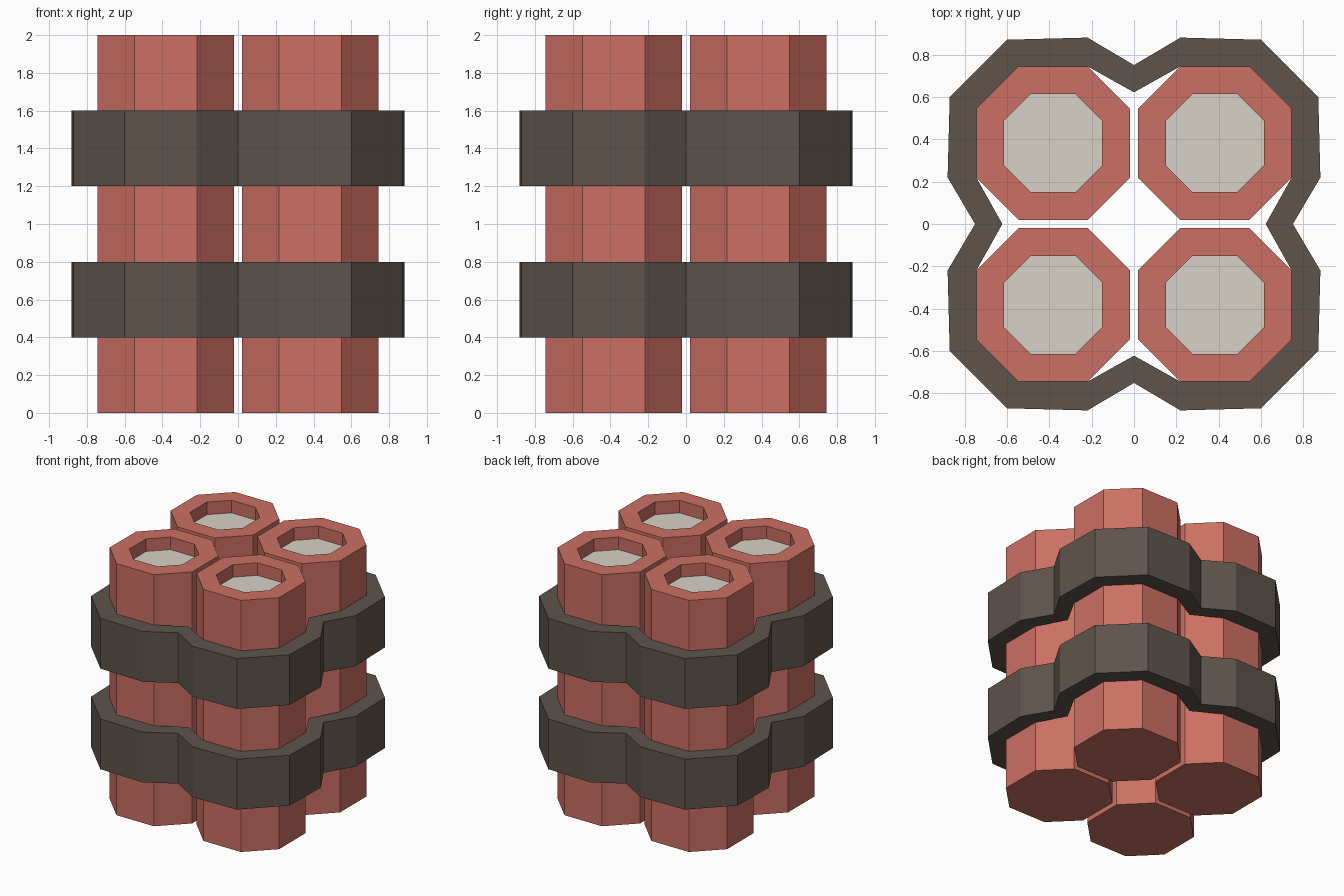
import bpy, bmesh

if "Cube" in bpy.data.objects:
    bpy.data.objects.remove(bpy.data.objects["Cube"])


def material(name, rgb):
    m = bpy.data.materials.new(name)
    m.diffuse_color = (*rgb, 1.0)
    m.use_nodes = True
    m.node_tree.nodes["Principled BSDF"].inputs["Base Color"].default_value = m.diffuse_color
    return m


RED = material("clay red", (0.60, 0.16, 0.125))
GREY = material("pale grey", (0.68, 0.645, 0.575))
DARK = material("dark brown", (0.112, 0.087, 0.072))


def finish(bm, name, mats):
    bmesh.ops.recalc_face_normals(bm, faces=bm.faces[:])
    me = bpy.data.meshes.new(name)
    bm.to_mesh(me)
    bm.free()
    for m in mats:
        me.materials.append(m)
    ob = bpy.data.objects.new(name, me)
    bpy.context.collection.objects.link(ob)
    return ob


def loop(bm, pts, z):
    return [bm.verts.new((x, y, z)) for x, y in pts]


def bridge(bm, a, b):
    n = len(a)
    for i in range(n):
        j = (i + 1) % n
        bm.faces.new((a[i], a[j], b[j], b[i]))


def rotated(quarter):
    """Repeat a quarter outline around the z axis."""
    pts = []
    for _ in range(4):
        pts += quarter
        quarter = [(-y, x) for x, y in quarter]
    return pts


def octagon(cx, cy, half):
    flat = half * 0.455
    return [(cx + x, cy + y) for x, y in rotated([(half, -flat), (half, flat)])]


# Octagonal tubes with a shallow recess and a grey filling on top
def tube(name, cx, cy):
    bm = bmesh.new()
    outer, inner = octagon(cx, cy, 0.3625), octagon(cx, cy, 0.232)
    rings = [loop(bm, outer, 0), loop(bm, outer, 2),
             loop(bm, inner, 2), loop(bm, inner, 1.9)]
    for a, b in zip(rings, rings[1:]):
        bridge(bm, a, b)
    bm.faces.new(rings[0])
    bm.faces.new(rings[-1]).material_index = 1
    finish(bm, name, [RED, GREY])


# Straps that wrap the bundle and pinch in between the tubes
def strap(name, z0, z1):
    outer = rotated([(0.752, 0), (0.882, 0.22), (0.872, 0.6),
                     (0.6, 0.872), (0.22, 0.882)])
    inner = rotated([(0.623, 0), (0.745, 0.218), (0.745, 0.547),
                     (0.547, 0.745), (0.218, 0.745)])
    bm = bmesh.new()
    rings = [loop(bm, outer, z0), loop(bm, outer, z1),
             loop(bm, inner, z1), loop(bm, inner, z0)]
    for i in range(4):
        bridge(bm, rings[i], rings[(i + 1) % 4])
    finish(bm, name, [DARK])


for sx, side in ((-1, "left"), (1, "right")):
    for sy, end in ((-1, "front"), (1, "back")):
        tube(f"tube_{end}_{side}", sx * 0.3825, sy * 0.3825)

strap("lower_strap", 0.4, 0.8)
strap("upper_strap", 1.2, 1.6)
